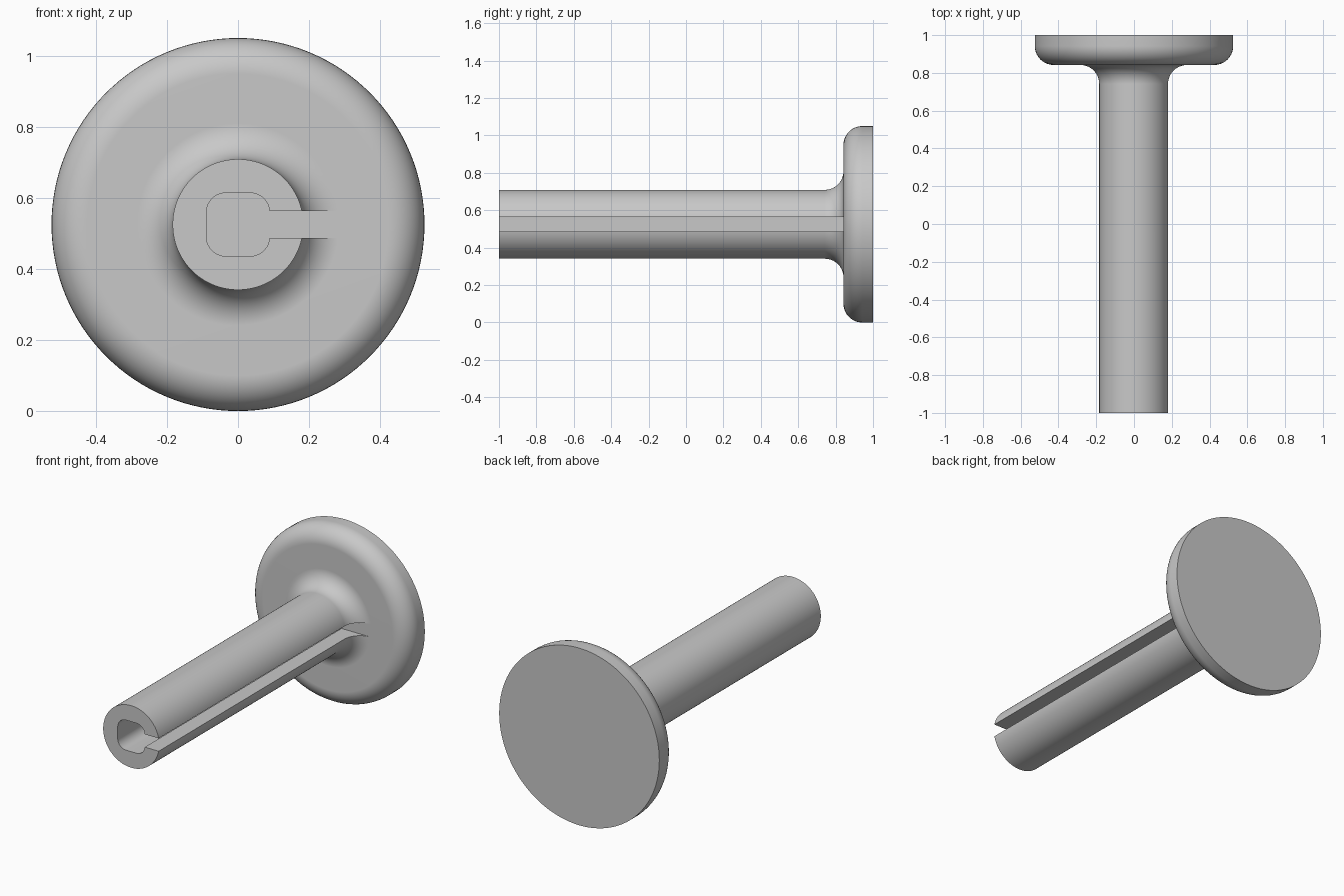
import bpy
import bmesh
from math import sin, cos, pi, radians
from mathutils import Matrix, Vector

cube = bpy.data.objects.get("Cube")
if cube:
    bpy.data.objects.remove(cube, do_unlink=True)

HEAD_R, SHAFT_R, FILLET = 0.525, 0.184, 0.1
FRONT, HEAD_FACE, BACK = -1.0, 0.842, 1.0
BORE, CORNER, SLOT = 0.089, 0.055, 0.038
AXIS_Z = HEAD_R
SEGMENTS = 128

grey = bpy.data.materials.new("light_grey")
grey.use_nodes = True
colour = (0.58, 0.58, 0.58, 1)
grey.diffuse_color = colour
grey.node_tree.nodes["Principled BSDF"].inputs["Base Color"].default_value = colour


def arc(cx, cy, r, start, end, steps=10):
    angles = [radians(start + (end - start) * i / steps) for i in range(steps + 1)]
    return [(cx + r * cos(a), cy + r * sin(a)) for a in angles]


def make_object(name, bm):
    bmesh.ops.recalc_face_normals(bm, faces=bm.faces)
    mesh = bpy.data.meshes.new(name)
    bm.to_mesh(mesh)
    bm.free()
    mesh.materials.append(grey)
    obj = bpy.data.objects.new(name, mesh)
    bpy.context.collection.objects.link(obj)
    return obj


def lathe(name, profile):
    """Turn a (radius, y) profile about the lengthwise axis and cap both ends."""
    bm = bmesh.new()
    rings = []
    for r, y in profile:
        turns = [2 * pi * i / SEGMENTS for i in range(SEGMENTS)]
        rings.append([bm.verts.new((r * cos(t), y, AXIS_Z + r * sin(t))) for t in turns])
    for a, b in zip(rings, rings[1:]):
        for i in range(SEGMENTS):
            j = (i + 1) % SEGMENTS
            bm.faces.new((a[i], a[j], b[j], b[i]))
    bm.faces.new(rings[0])
    bm.faces.new(rings[-1])
    return make_object(name, bm)


def prism(name, outline, y0, y1):
    """Extrude an (x, z) outline along y."""
    bm = bmesh.new()
    face = bm.faces.new([bm.verts.new((x, y0, AXIS_Z + z)) for x, z in outline])
    new = bmesh.ops.extrude_face_region(bm, geom=[face])["geom"]
    moved = [v for v in new if isinstance(v, bmesh.types.BMVert)]
    bmesh.ops.translate(bm, verts=moved, vec=(0, y1 - y0, 0))
    return make_object(name, bm)


# Shaft flaring into the round head
profile = [(SHAFT_R, FRONT)]
profile += arc(SHAFT_R + FILLET, HEAD_FACE - FILLET, FILLET, 180, 90)
profile += arc(HEAD_R - FILLET, HEAD_FACE + FILLET, FILLET, -90, 0)
profile += [(HEAD_R, BACK)]
pin = lathe("flanged_pin", profile)

# Rounded square bore joined to the side slot
c = BORE - CORNER
outline = [(0.4, -SLOT), (0.4, SLOT), (BORE, SLOT)]
outline += arc(c, c, CORNER, 5, 90)
outline += arc(-c, c, CORNER, 90, 180)
outline += arc(-c, -c, CORNER, 180, 270)
outline += arc(c, -c, CORNER, 270, 355)
outline += [(BORE, -SLOT)]
cutter = prism("bore_and_slot_cutter", outline, FRONT - 0.1, HEAD_FACE - 0.0002)
cutter.hide_render = True

cut = pin.modifiers.new("bore_and_slot", 'BOOLEAN')
cut.operation = 'DIFFERENCE'
cut.solver = 'EXACT'
cut.object = cutter
bpy.context.view_layer.objects.active = pin
pin.select_set(True)
bpy.ops.object.modifier_apply(modifier=cut.name)
bpy.data.objects.remove(cutter, do_unlink=True)

# Smooth curves, crisp edges and flat faces
bpy.ops.object.shade_smooth_by_angle(angle=radians(30))
weighted = pin.modifiers.new("flat_faces", 'WEIGHTED_NORMAL')
weighted.keep_sharp = True
